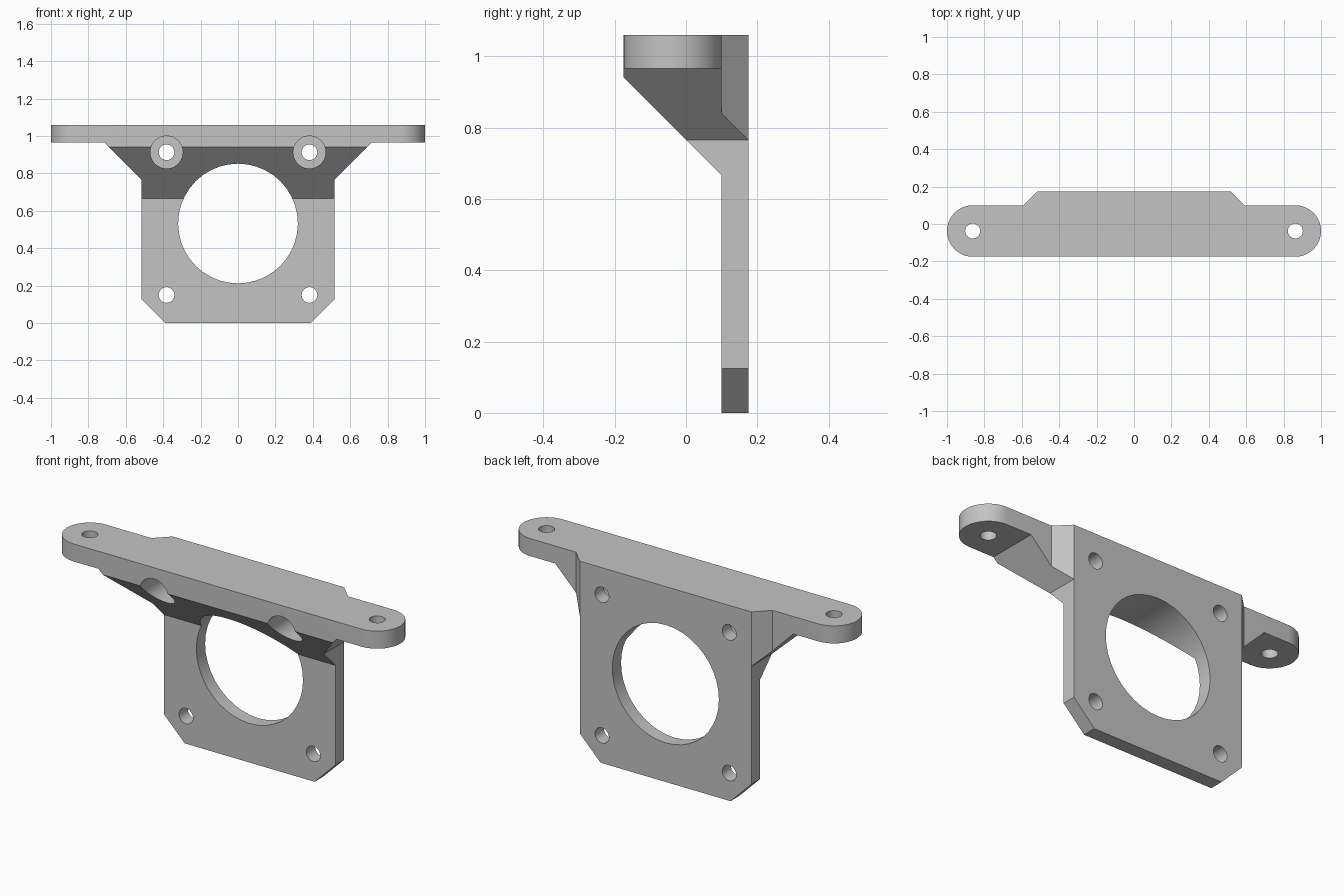
import bpy, bmesh, math
from mathutils import Vector

cube = bpy.data.objects.get("Cube")
if cube:
    bpy.data.objects.remove(cube, do_unlink=True)

GREY = (0.55, 0.55, 0.55, 1)
mat = bpy.data.materials.new("light_grey")
mat.use_nodes = True
mat.diffuse_color = GREY
mat.node_tree.nodes["Principled BSDF"].inputs["Base Color"].default_value = GREY


def prism(name, points, axis, lo, hi):
    """Extrude a 2D profile along one axis; the other two axes keep x, y, z order."""
    def place(p, depth):
        co = list(p)
        co.insert(axis, depth)
        return Vector(co)
    bm = bmesh.new()
    face = bm.faces.new([bm.verts.new(place(p, lo)) for p in points])
    out = bmesh.ops.extrude_face_region(bm, geom=[face])
    shift = place((0, 0), hi - lo)
    bmesh.ops.translate(bm, vec=shift, verts=[v for v in out["geom"] if isinstance(v, bmesh.types.BMVert)])
    bmesh.ops.recalc_face_normals(bm, faces=bm.faces)
    mesh = bpy.data.meshes.new(name)
    bm.to_mesh(mesh)
    bm.free()
    mesh.materials.append(mat)
    obj = bpy.data.objects.new(name, mesh)
    bpy.context.collection.objects.link(obj)
    return obj


def arc(cx, cy, r, start, end, n):
    angles = [math.radians(start + (end - start) * i / n) for i in range(n + 1)]
    return [(cx + r * math.cos(a), cy + r * math.sin(a)) for a in angles]


def circle(cx, cy, r, n):
    return arc(cx, cy, r, 0, 360, n)[:-1]


def mirrored(half):
    return half + [(-x, y) for x, y in reversed(half)]


def combine(target, tool, operation):
    mod = target.modifiers.new(tool.name, 'BOOLEAN')
    mod.operation = operation
    mod.solver = 'EXACT'
    mod.object = tool
    bpy.context.view_layer.objects.active = target
    bpy.ops.object.modifier_apply(modifier=mod.name)
    bpy.data.objects.remove(tool, do_unlink=True)


# Front silhouette: plate with clipped lower corners, gussets and top bar
front = mirrored([(0.39, 0), (0.515, 0.125), (0.515, 0.765), (0.715, 0.965), (1.1, 0.965), (1.1, 1.06)])
bracket = prism("motor_bracket", front, 1, -0.5, 0.5)

# Side silhouette: thin plate with a sloped underside below the bar
side = [(0.3, -0.2), (0.1, -0.2), (0.1, 0.665), (-0.3, 1.065), (-0.3, 1.2), (0.3, 1.2)]
combine(bracket, prism("side_limit", side, 0, -1.3, 1.3), 'INTERSECT')

# Top silhouette: round-ended bar with a flared back
R = 0.1375
top = mirrored(arc(1 - R, -0.0375, R, -90, 90, 24) + [(0.59, 0.1), (0.515, 0.175)])
combine(bracket, prism("top_limit", top, 2, -0.4, 1.4), 'INTERSECT')

# Central opening
combine(bracket, prism("main_opening", circle(0, 0.532, 0.32, 40), 1, -0.6, 0.6), 'DIFFERENCE')

# Screw holes, counterbores and bar mounting holes
for s in (-1, 1):
    for z in (0.15, 0.913):
        combine(bracket, prism("screw_hole", circle(s * 0.382, z, 0.042, 24), 1, -0.6, 0.6), 'DIFFERENCE')
    combine(bracket, prism("counterbore", circle(s * 0.382, 0.913, 0.087, 32), 1, -0.6, 0.1), 'DIFFERENCE')
    combine(bracket, prism("mount_hole", circle(s * 0.8625, -0.0375, 0.04, 24), 2, 0.5, 1.4), 'DIFFERENCE')

# Smooth round walls, sharp corners
bpy.ops.object.select_all(action='DESELECT')
bracket.select_set(True)
bpy.context.view_layer.objects.active = bracket
bpy.ops.object.shade_smooth_by_angle(angle=math.radians(25))
